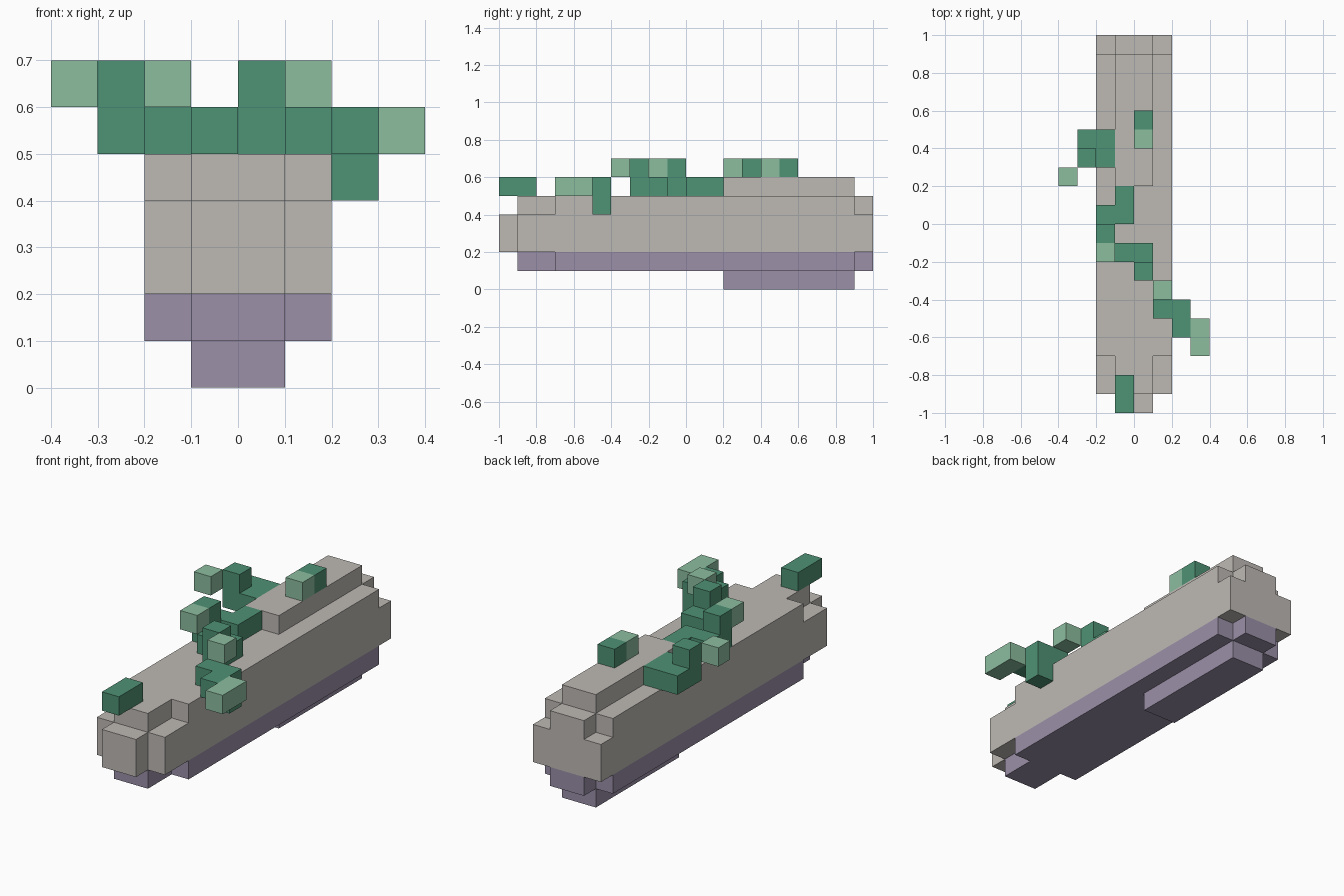
import bpy, bmesh, math
from mathutils import Vector

cube = bpy.data.objects.get("Cube")
if cube:
    bpy.data.objects.remove(cube, do_unlink=True)

U = 0.1  # edge of one block


def material(name, rgb):
    m = bpy.data.materials.new(name)
    m.use_nodes = True
    m.diffuse_color = (*rgb, 1)
    m.node_tree.nodes["Principled BSDF"].inputs["Base Color"].default_value = (*rgb, 1)
    return m


GREY = material("weathered grey", (0.515, 0.491, 0.462))
PURPLE = material("dusky purple", (0.328, 0.279, 0.392))
DARK = material("deep green", (0.078, 0.287, 0.178))
LIGHT = material("pale green", (0.262, 0.509, 0.347))


def block_part(name, boxes):
    """Fuse (material, x0, x1, y0, y1, z0, z1) boxes, in blocks, into one clean shell."""
    cells = {}
    for mat, x0, x1, y0, y1, z0, z1 in boxes:
        for x in range(x0, x1):
            for y in range(y0, y1):
                for z in range(z0, z1):
                    cells[x, y, z] = mat
    mats = list(dict.fromkeys(cells.values()))
    bm = bmesh.new()
    for cell, mat in cells.items():
        centre = Vector(cell) + Vector((0.5, 0.5, 0.5))
        for axis in range(3):
            for sign in (-1, 1):
                n = Vector((0, 0, 0))
                n[axis] = sign
                if tuple(int(a + b) for a, b in zip(cell, n)) in cells:
                    continue
                u = Vector((0, 0, 0))
                u[(axis + 1) % 3] = 0.5
                v = n.cross(u)
                mid = centre + n * 0.5
                face = bm.faces.new([bm.verts.new((mid + u * a + v * b) * U)
                                     for a, b in ((-1, -1), (1, -1), (1, 1), (-1, 1))])
                face.material_index = mats.index(mat)
    bmesh.ops.remove_doubles(bm, verts=bm.verts, dist=0.001)
    bmesh.ops.dissolve_limit(bm, angle_limit=math.radians(1), verts=bm.verts,
                             edges=bm.edges, delimit={'MATERIAL'})
    mesh = bpy.data.meshes.new(name)
    bm.to_mesh(mesh)
    bm.free()
    for m in mats:
        mesh.materials.append(m)
    obj = bpy.data.objects.new(name, mesh)
    bpy.context.collection.objects.link(obj)


# Long trunk: grey upper body with stepped ends, purple underside
block_part("trunk", [
    (GREY, -2, 2, -9, 10, 2, 4),
    (GREY, -1, 1, -10, -9, 2, 4),
    (GREY, -2, 2, -7, 9, 4, 5),
    (GREY, -1, 1, -9, 10, 4, 5),
    (GREY, -1, 1, 2, 9, 5, 6),
    (PURPLE, -2, 2, -7, 9, 1, 2),
    (PURPLE, -1, 1, -9, 10, 1, 2),
    (PURPLE, -1, 1, 2, 9, 0, 1),
])

# Vine winding diagonally across the top, from back right to front left
block_part("back_vine", [
    (DARK, -3, -1, 4, 5, 5, 6),
    (DARK, -2, -1, 3, 4, 5, 6),
    (DARK, -3, -2, 3, 4, 5, 7),
])
block_part("middle_vine", [
    (DARK, -1, 0, 0, 2, 5, 6),
    (DARK, -2, -1, 0, 1, 5, 6),
    (DARK, -2, -1, -1, 0, 5, 7),
    (DARK, -1, 1, -2, -1, 5, 6),
    (DARK, 0, 1, -3, -2, 5, 7),
])
block_part("front_vine", [
    (DARK, 1, 3, -5, -4, 5, 6),
    (DARK, 2, 3, -6, -5, 5, 6),
    (DARK, 2, 3, -5, -4, 4, 5),
])

# Pale leaf tips
block_part("back_leaf", [(LIGHT, -4, -3, 2, 3, 6, 7)])
block_part("middle_right_leaf", [(LIGHT, -2, -1, -2, -1, 6, 7)])
block_part("middle_left_leaf", [(LIGHT, 1, 2, -4, -3, 6, 7)])
block_part("front_leaf", [(LIGHT, 3, 4, -7, -5, 5, 6)])

# Separate sprouts on the ridge and at the front end
block_part("ridge_sprout", [(DARK, 0, 1, 5, 6, 6, 7), (LIGHT, 0, 1, 4, 5, 6, 7)])
block_part("front_sprout", [(DARK, -1, 0, -10, -8, 5, 6)])
